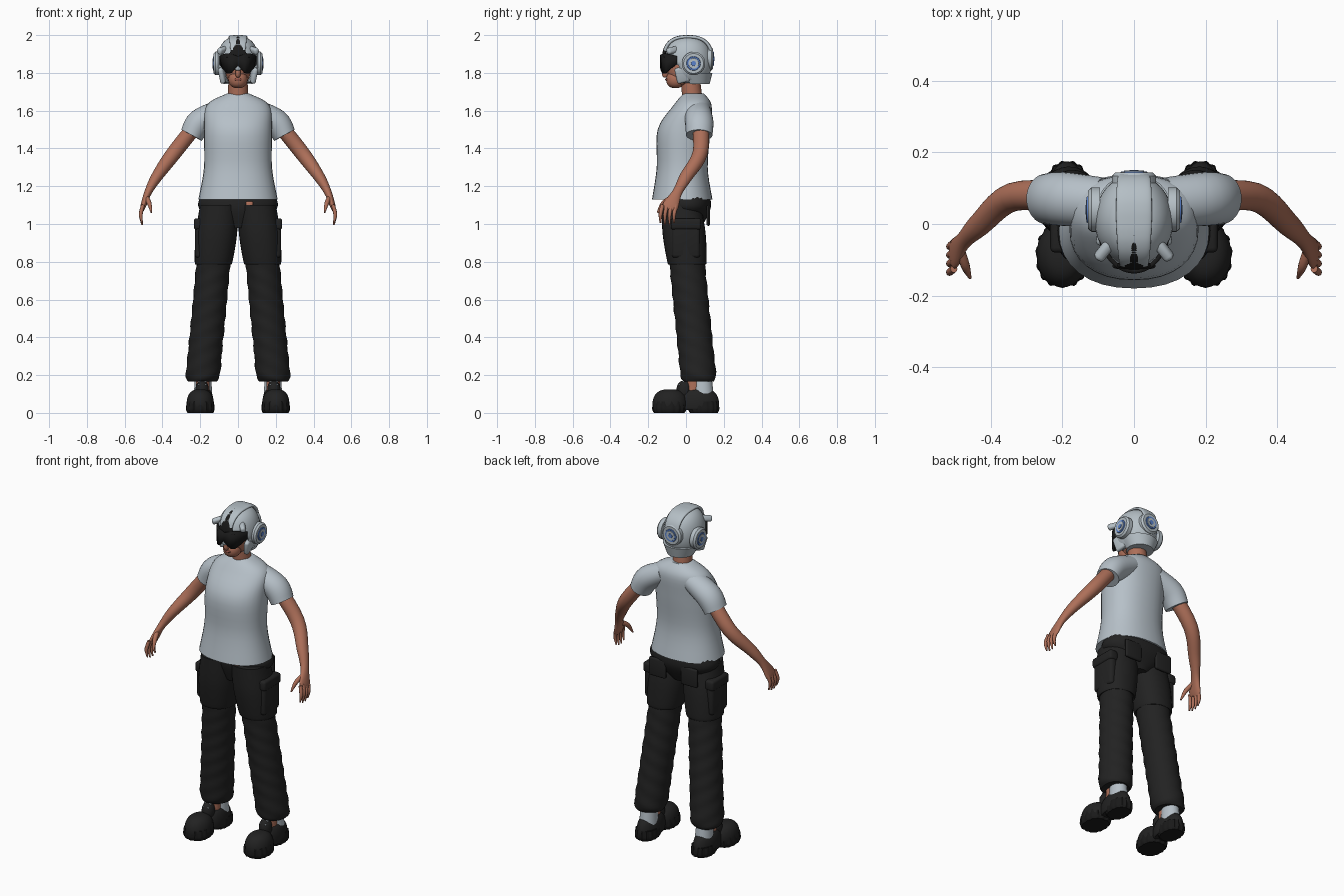
import bpy, bmesh, math
from mathutils import Vector, Matrix

if "Cube" in bpy.data.objects:
    bpy.data.objects.remove(bpy.data.objects["Cube"])

ACROSS, DEPTH = Vector((1, 0, 0)), Vector((0, 1, 0))


def material(name, *rgb):
    mat = bpy.data.materials.new(name)
    mat.use_nodes = True
    mat.diffuse_color = (*rgb, 1)
    shader = mat.node_tree.nodes["Principled BSDF"]
    shader.inputs["Base Color"].default_value = (*rgb, 1)
    shader.inputs["Roughness"].default_value = .8
    return mat


CLOTH = material("pale grey cloth", .47, .53, .58)
SHELL = material("pale grey shell", .46, .52, .56)
SKIN = material("warm skin", .42, .16, .1)
LIPS = material("dark lips", .28, .08, .06)
BLACK = material("black fabric", .016, .016, .016)
RUBBER = material("black rubber", .01, .01, .01)
BLUE = material("blue accent", .1, .22, .6)


def finish(name, bm, mat):
    bmesh.ops.recalc_face_normals(bm, faces=bm.faces)
    mesh = bpy.data.meshes.new(name)
    bm.to_mesh(mesh)
    bm.free()
    mesh.materials.append(mat)
    mesh.shade_smooth()
    mesh.set_sharp_from_angle(angle=math.radians(40))
    ob = bpy.data.objects.new(name, mesh)
    bpy.context.scene.collection.objects.link(ob)
    return ob


def thicken(ob, thickness):
    solid = ob.modifiers.new("thickness", 'SOLIDIFY')
    solid.thickness = thickness


def bridge(bm, loops):
    for low, high in zip(loops, loops[1:]):
        for k in range(len(low)):
            bm.faces.new((low[k - 1], low[k], high[k], high[k - 1]))


def spline(points, steps):
    rows = []
    for i in range(len(points) - 1):
        quad = zip(points[max(i - 1, 0)], points[i], points[i + 1], points[min(i + 2, len(points) - 1)])
        quad = list(quad)
        for k in range(steps):
            t = k / steps
            rows.append([b + t / 2 * (c - a + t * (2 * a - 5 * b + 4 * c - d + t * (3 * (b - c) + d - a)))
                         for a, b, c, d in quad])
    return rows + [points[-1]]


def loft(name, rings, mat, side=1, ref=None, steps=5, segs=32, power=1,
         lugs=0, wave=0, twist=0, floor=0, keep=None):
    """Skin rings of (x, y, z, half width, half depth); ref makes them follow the path."""
    rows = spline(rings, steps)
    centres = [Vector(row[:3]) for row in rows]
    bm = bmesh.new()
    loops = []
    for i, (centre, row) in enumerate(zip(centres, rows)):
        u, v = ACROSS, DEPTH
        if ref:
            along = (centres[min(i + 1, len(rows) - 1)] - centres[max(i - 1, 0)]).normalized()
            v = (ref - along * ref.dot(along)).normalized()
            u = v.cross(along)
        loop = []
        for k in range(segs):
            angle = math.tau * k / segs
            c, s = math.cos(angle), math.sin(angle)
            swell = 1 + wave * math.sin(lugs * angle + twist * centre.z)
            p = centre + swell * (u * row[3] * math.copysign(abs(c) ** power, c)
                                  + v * row[4] * math.copysign(abs(s) ** power, s))
            loop.append(bm.verts.new((p.x * side, p.y, max(p.z, floor))))
        loops.append(loop)
    bridge(bm, loops)
    bm.faces.new(loops[0])
    bm.faces.new(loops[-1])
    if keep:
        drop = [f for f in bm.faces if not keep(f.calc_center_median())]
        bmesh.ops.delete(bm, geom=drop, context='FACES')
    return finish(name, bm, mat)


def ball(name, centre, size, mat, **options):
    """Full, slightly boxy ellipsoid."""
    x, y, z = centre
    rings = []
    for i in range(25):
        angle = math.pi * i / 24
        r = max(math.sin(angle), .01) ** .7
        rings.append((x, y, z - size[2] * math.cos(angle), size[0] * r, size[1] * r))
    return loft(name, rings, mat, steps=1, **options)


def block(name, loc, size, mat, bevel=.01, rot=(0, 0, 0)):
    bm = bmesh.new()
    bmesh.ops.create_cube(bm, size=1, matrix=Matrix.Diagonal((*size, 1)))
    bmesh.ops.bevel(bm, geom=bm.edges, offset=bevel, segments=3, affect='EDGES', profile=.5)
    ob = finish(name, bm, mat)
    ob.location, ob.rotation_euler = loc, rot


def disc(name, centre, normal, radius, height, mat):
    """Round plate with a softened rim, standing on centre along normal."""
    bm = bmesh.new()
    turn = normal.to_track_quat('Z', 'Y')
    loops = []
    for r, h in ((radius, 0), (radius, height * .7), (radius * .85, height)):
        points = [Vector((r * math.cos(math.tau * k / 32), r * math.sin(math.tau * k / 32), h)) for k in range(32)]
        loops.append([bm.verts.new(centre + turn @ p) for p in points])
    bridge(bm, loops)
    bm.faces.new(loops[0])
    bm.faces.new(loops[-1])
    finish(name, bm, mat)


def leg_ring(z, radius):
    """The leg leans outward and back as it goes down."""
    drop = 1 - z
    return (.11 + drop * .095, drop * .1 - .015, z, radius, radius + .004)


# Shirt body, neck and hips
loft("shirt_body", [(0, -.02, 1.13, .21, .16), (0, -.02, 1.3, .18, .135), (0, -.01, 1.5, .18, .14),
                    (0, .035, 1.63, .165, .1), (0, .04, 1.69, .06, .055)], CLOTH, power=.9)
loft("neck", [(0, .04, 1.6, .055, .055), (0, .02, 1.8, .05, .05)], SKIN)
loft("hips", [(0, .01, 1.16, .19, .115), (0, .01, 1.08, .205, .12), (0, 0, .98, .06, .08)], BLACK, power=.9)
block("belly_patch", (.06, -.1, 1.1), (.04, .03, .04), SKIN)

for s, side in ((1, "left_"), (-1, "right_")):
    # Sleeves and arms
    loft(side + "sleeve", [(.09, .06, 1.6, .06, .07), (.2, .07, 1.54, .07, .075),
                           (.246, .07, 1.47, .062, .07)], CLOTH, s, ref=DEPTH)
    loft(side + "arm", [(.2, .075, 1.55, .04, .045), (.34, .075, 1.375, .04, .04),
                        (.43, 0, 1.25, .03, .034), (.475, -.045, 1.17, .02, .026),
                        (.5, -.08, 1.1, .015, .042), (.507, -.09, 1.075, .01, .036)], SKIN, s, ref=DEPTH)

    # Fingers and thumb
    for i in range(4):
        y = -.125 + i * .024
        tip = .99 + .01 * abs(i - 1.5)
        loft(f"{side}finger_{i + 1}", [(.503, y, 1.1, .01, .011), (.515, y - .01, 1.05, .01, .01),
                                       (.507, y - .01, tip, .004, .004)], SKIN, s, ref=DEPTH, segs=12)
    loft(side + "thumb", [(.485, -.075, 1.14, .013, .014), (.47, -.12, 1.11, .012, .013),
                          (.458, -.15, 1.06, .004, .005)], SKIN, s, ref=DEPTH, segs=12)

    # Trouser legs: wide upper layer over a crumpled lower layer
    loft(side + "upper_leg", [leg_ring(1.1, .1), leg_ring(.95, .11), leg_ring(.8, .1), leg_ring(.79, .09)],
         BLACK, s, power=.9)
    loft(side + "lower_leg", [leg_ring(.85 - i * .13, .09) for i in range(6)] + [leg_ring(.165, .075)],
         BLACK, s, lugs=3, wave=.03, twist=70)
    block(side + "thigh_pocket", (s * .203, 0, .925), (.05, .15, .21), BLACK, .018)
    block(side + "pocket_flap", (s * .206, 0, 1), (.056, .16, .06), BLACK, .014)
    block(side + "back_pocket", (s * .105, .118, 1.045), (.11, .02, .11), BLACK)

    # Shoes with lugged soles, socks and laces
    ball(side + "shoe_toe", (.2, -.085, .05), (.072, .092, .075), BLACK, side=s, floor=.015)
    ball(side + "shoe_heel", (.187, .065, .05), (.058, .11, .085), BLACK, side=s, floor=.015)
    ball(side + "shoe_tongue", (.19, -.01, .12), (.035, .04, .05), BLACK, side=s)
    for part, x, y, width, depth in (("front_sole", .2, -.088, .073, .088), ("heel_sole", .186, .095, .06, .08)):
        loft(side + part, [(x, y, 0, width * .9, depth * .9), (x, y, .02, width, depth),
                           (x, y, .06, width * .95, depth * .95)],
             RUBBER, s, segs=64, power=.85, lugs=15, wave=.035)
    loft(side + "sock", [(.185, .09, .08, .05, .058), (.185, .085, .2, .042, .05)], CLOTH, s)
    loft(side + "ankle", [(.187, .04, .1, .036, .04), (.187, .045, .2, .036, .04)], SKIN, s)
    for i in range(2):
        block(f"{side}lace_{i + 1}", (s * .19, -.035 + i * .02, .15 + i * .015), (.045, .008, .008), CLOTH, .002)

# Head and face
ball("head", (0, 0, 1.83), (.068, .1, .1), SKIN)
ball("chin", (0, -.055, 1.765), (.05, .05, .045), SKIN)
ball("nose", (0, -.11, 1.8), (.014, .018, .025), SKIN)
ball("mouth", (0, -.1, 1.765), (.02, .01, .007), LIPS)

# Helmet shell with the face left open
CENTRE, SIZE = Vector((0, .01, 1.86)), Vector((.11, .128, .13))


def in_helmet(c):
    return c.z > 1.745 and (c.z > 1.88 or c.y > -.03 - (c.z - 1.76) / 4)


def helmet_strip(name, start, end, width, mat):
    """Strip over the crown, with width a function of the way along."""
    rings = []
    for i in range(13):
        angle = math.radians(start + (end - start) * i / 12)
        y, z = math.cos(angle), math.sin(angle)
        spread = (abs(y) ** 2.6 + abs(z) ** 2.6) ** (-1 / 2.6)
        rings.append((0, CENTRE.y - SIZE.y * y * spread, CENTRE.z + SIZE.z * z * spread, .01, width(i / 12)))
    loft(name, rings, mat, ref=ACROSS, power=.7)


thicken(ball("helmet_shell", CENTRE, SIZE, SHELL, keep=in_helmet), .014)
loft("helmet_neck_guard", [(0, .05, 1.74, .075, .075), (0, .04, 1.8, .105, .1)], SHELL,
     keep=lambda c: c.y > .02)
helmet_strip("helmet_top_band", 25, 180, lambda t: .04 + .01 * math.sin(math.pi * t), SHELL)

# Dark crest rising from the visor
helmet_strip("visor_crest", 10, 72, lambda t: .01 + .05 * (1 - t) ** 4 + .018 * math.sin(math.pi * t), RUBBER)

# Ear and rear discs
for part, centre, out in (("left_ear", (.095, .04, 1.85), ACROSS), ("right_ear", (-.095, .04, 1.85), -ACROSS),
                          ("rear", (0, .11, 1.875), DEPTH)):
    for piece, radius, height, mat in (("housing", .062, .034, SHELL), ("blue_ring", .042, .037, BLUE),
                                       ("face", .032, .039, SHELL), ("blue_hub", .015, .041, BLUE)):
        disc(f"{part}_{piece}", Vector(centre), out, radius, height, mat)

# Cheek guards and brow panels
for s, side in ((1, "left_"), (-1, "right_")):
    block(side + "cheek_guard", (s * .083, -.02, 1.79), (.028, .07, .085), SHELL, .012, (.25, s * .15, s * .2))
    block(side + "brow_panel", (s * .08, -.07, 1.92), (.03, .075, .035), SHELL, .012, (.2, s * -.35, s * .6))

# Wraparound visor with a notch over the nose
bm = bmesh.new()
columns = []
for i in range(-16, 17):
    k = abs(i) / 16
    angle = math.radians(70) * i / 16
    low = 1.838 - .04 * min(k * 3, 1) + .1 * max(0, k - .5)
    top = 1.888 + .014 * math.sin(k * math.pi)
    columns.append([bm.verts.new((.104 * math.sin(angle), -.138 * math.cos(angle), z)) for z in (low, top)])
for a, b in zip(columns, columns[1:]):
    bm.faces.new((a[0], b[0], b[1], a[1]))
thicken(finish("visor", bm, RUBBER), .012)
ball("visor_nose_guard", (0, -.125, 1.83), (.02, .012, .018), SHELL)
